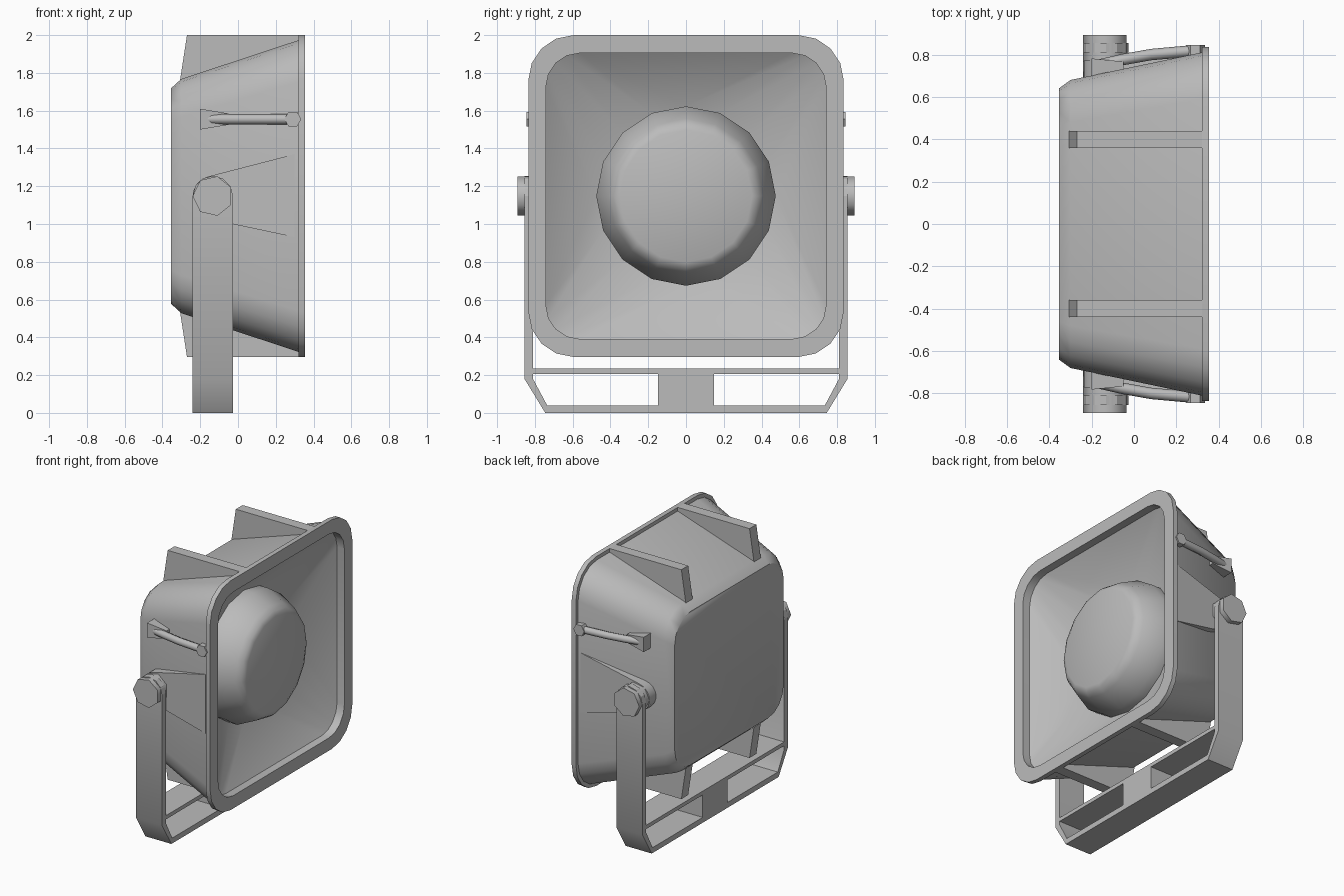
import bpy, bmesh, math
from mathutils import Vector

cube = bpy.data.objects.get("Cube")
if cube:
    bpy.data.objects.remove(cube, do_unlink=True)

grey = bpy.data.materials.new("light_grey")
grey.use_nodes = True
grey.diffuse_color = (0.5, 0.5, 0.5, 1)
grey.node_tree.nodes["Principled BSDF"].inputs["Base Color"].default_value = (0.5, 0.5, 0.5, 1)

MID = 1.148           # height of the horn axis
PIVOT_X = -0.133      # bracket centre line
PIVOT_R = 0.107


def finish(name, bm, mirror=(), smooth=None):
    bmesh.ops.remove_doubles(bm, verts=bm.verts, dist=1e-4)
    bmesh.ops.recalc_face_normals(bm, faces=bm.faces)
    mesh = bpy.data.meshes.new(name)
    bm.to_mesh(mesh)
    bm.free()
    mesh.materials.append(grey)
    ob = bpy.data.objects.new(name, mesh)
    bpy.context.collection.objects.link(ob)
    if mirror:
        mod = ob.modifiers.new("mirror", 'MIRROR')
        mod.use_axis = ['x' in mirror, 'y' in mirror, 'z' in mirror]
        if 'z' in mirror:
            centre = bpy.data.objects.new("mirror_centre", None)
            bpy.context.collection.objects.link(centre)
            centre.location = (0, 0, MID)
            centre.hide_render = True
            mod.mirror_object = centre
    if smooth:
        bpy.ops.object.select_all(action='DESELECT')
        ob.select_set(True)
        bpy.context.view_layer.objects.active = ob
        bpy.ops.object.shade_smooth_by_angle(angle=math.radians(smooth))
    return ob


def section(x, hy, hz, r, steps=4):
    """Rounded rectangle across the horn axis."""
    pts = []
    for q, (sy, sz) in enumerate([(1, 1), (-1, 1), (-1, -1), (1, -1)]):
        for i in range(steps + 1):
            a = math.pi / 2 * (q + i / steps)
            pts.append(Vector((x, sy * (hy - r) + r * math.cos(a),
                               MID + sz * (hz - r) + r * math.sin(a))))
    return pts


def loft(name, rings, loop=False, **kw):
    bm = bmesh.new()
    rows = [[bm.verts.new(p) for p in ring] for ring in rings]
    n = len(rows[0])
    pairs = list(zip(rows, rows[1:]))
    if loop:
        pairs.append((rows[-1], rows[0]))
    else:
        bm.faces.new(rows[0])
        bm.faces.new(rows[-1])
    for a, b in pairs:
        for i in range(n):
            j = (i + 1) % n
            bm.faces.new((a[i], a[j], b[j], b[i]))
    return finish(name, bm, **kw)


def prism_y(name, outline, y0, y1, slope0=0, slope1=0, **kw):
    """Outline in x, z extruded along y, with optionally slanted ends."""
    rings = [[Vector((x, y + s * (x - PIVOT_X), z)) for x, z in outline]
             for y, s in ((y0, slope0), (y1, slope1))]
    return loft(name, rings, **kw)


def prism_x(name, outline, x0, x1, **kw):
    return loft(name, [[Vector((x, y, z)) for y, z in outline] for x in (x0, x1)], **kw)


def rect(a0, a1, b0, b1):
    return [(a0, b0), (a1, b0), (a1, b1), (a0, b1)]


def arc(r, n, start, end, cx=PIVOT_X, cz=MID):
    angles = [math.radians(start + (end - start) * i / n) for i in range(n + 1)]
    return [(cx + r * math.cos(a), cz + r * math.sin(a)) for a in angles]


# Housing with the shallow flared horn sunk into its front
loft("horn_housing", [
    section(-0.355, 0.64, 0.57, 0.18),
    section(-0.30, 0.68, 0.62, 0.20),
    section(0.32, 0.81, 0.825, 0.22),
    section(0.32, 0.742, 0.757, 0.18),
    section(0.295, 0.742, 0.757, 0.18),
    section(0.05, 0.475, 0.475, 0.475),
], smooth=45)

# Flat rim around the mouth
loft("mouth_rim", [
    section(0.32, 0.835, 0.852, 0.24),
    section(0.355, 0.835, 0.852, 0.24),
    section(0.355, 0.742, 0.757, 0.18),
    section(0.32, 0.742, 0.757, 0.18),
], loop=True, smooth=30)

# Central plug inside the horn
loft("centre_plug", [section(x, r, r, r) for x, r in
                     ((0.04, 0.475), (0.12, 0.475), (0.26, 0.41),
                      (0.295, 0.385), (0.31, 0.35))], smooth=60)

# Support fins above and below
prism_y("support_fins", [(-0.31, 1.74), (-0.27, 2.0), (0.32, 2.0), (0.32, 1.93)],
        0.36, 0.44, mirror='yz')

# Side pods tapering into the housing towards the rim
prism_y("pivot_pods", arc(PIVOT_R, 8, 100, 270) + [(-0.03, 1.0), (0.30, 0.93), (0.30, 1.37)],
        0.67, 0.778, 0.2, 0.068, mirror='y', smooth=30)

# Mounting bracket: U strap, crossbar, middle block, rounded ends
half = [(0.855, MID), (0.855, 0.18), (0.745, 0.0)]
inner = [(0.735, 0.04), (0.81, 0.18), (0.81, MID)]
X0, X1 = PIVOT_X - PIVOT_R, PIVOT_X + PIVOT_R
prism_x("bracket_strap", half + [(0, 0.0), (0, 0.04)] + inner, X0, X1,
        mirror='y', smooth=35)
prism_x("bracket_crossbar", rect(-0.812, 0.812, 0.207, 0.235), X0, X1)
prism_x("bracket_block", rect(-0.147, 0.147, 0.02, 0.22), X0, X1)
prism_y("bracket_ends", arc(PIVOT_R, 6, 0, 180), 0.81, 0.855, mirror='y')

# Seven-sided pivot bolts
prism_y("pivot_bolts", arc(PIVOT_R, 7, 180, 540)[:-1], 0.72, 0.892, mirror='y', smooth=60)

# Side rods with a tapered rear foot and a nut at the rim
ROD_Z = 1.555
prism_y("rod_feet", [(-0.20, ROD_Z - 0.055), (-0.05, ROD_Z - 0.03),
                     (-0.05, ROD_Z + 0.03), (-0.20, ROD_Z + 0.055)],
        0.67, 0.775, 0.2, -0.1, mirror='y')
prism_y("rod_nuts", arc(0.045, 6, 0, 360, 0.29, ROD_Z)[:-1], 0.78, 0.845, mirror='y')

path = [Vector((-0.17, 0.75, ROD_Z)), Vector((-0.06, 0.775, ROD_Z)),
        Vector((0.08, 0.80, ROD_Z)), Vector((0.28, 0.818, ROD_Z))]
rod_rings = [[p + Vector((0, 0.027 * math.cos(a), 0.027 * math.sin(a)))
              for a in (math.tau * i / 8 for i in range(8))] for p in path]
loft("side_rods", rod_rings, mirror='y', smooth=50)
